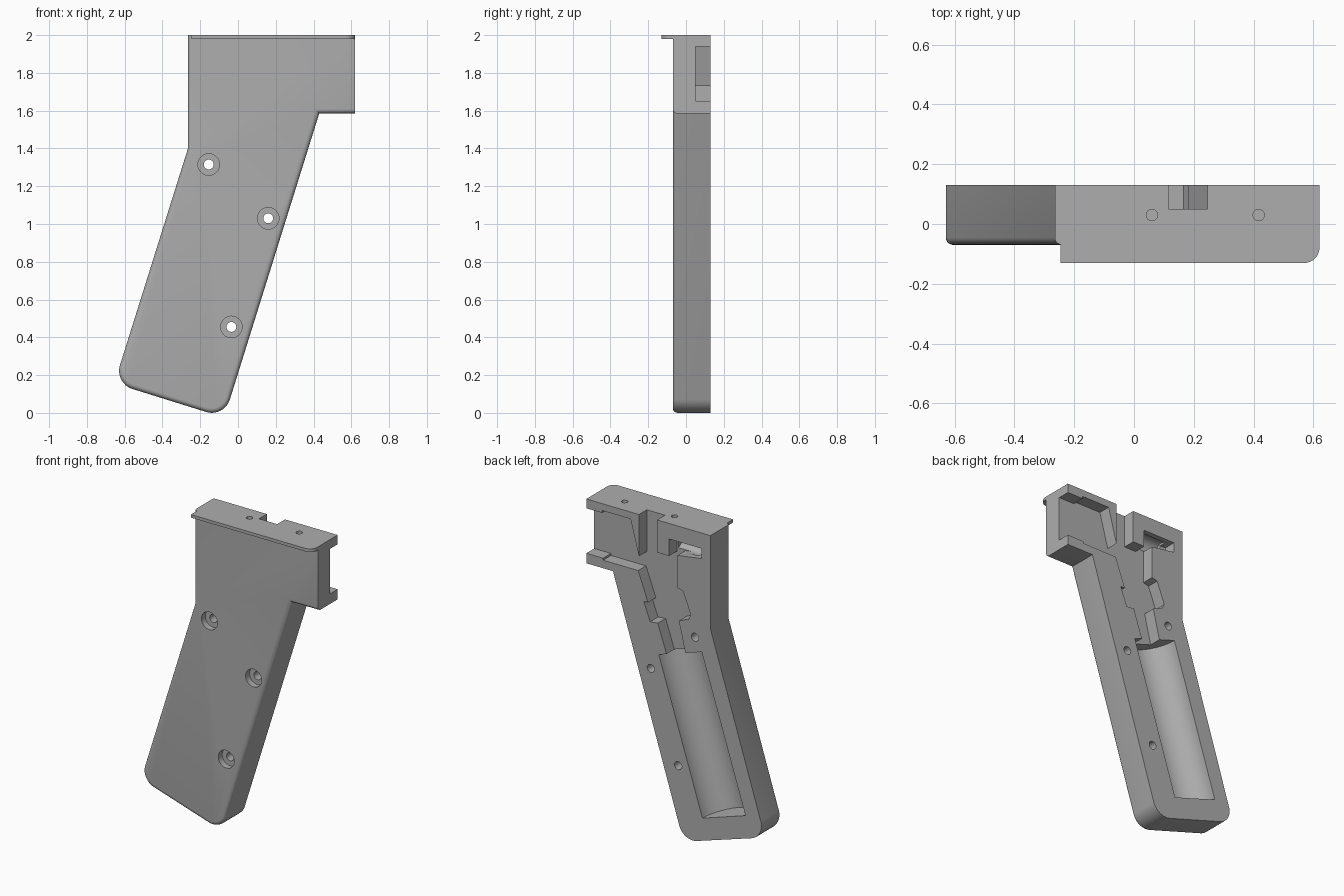
import bpy, bmesh, math
from mathutils import Vector, Matrix

cube = bpy.data.objects.get("Cube")
if cube:
    bpy.data.objects.remove(cube, do_unlink=True)

BACK, FRONT, FLOOR = 0.13, -0.07, 0.05

grey = bpy.data.materials.new("mid_grey")
grey.use_nodes = True
colour = (0.42, 0.42, 0.42, 1)
grey.diffuse_color = colour
grey.node_tree.nodes["Principled BSDF"].inputs["Base Color"].default_value = colour


def fillet(prev, corner, nxt, r, steps=10):
    """Arc points that round a 2D corner."""
    p, a, b = Vector(corner), Vector(prev), Vector(nxt)
    u, v = (a - p).normalized(), (b - p).normalized()
    half = u.angle(v) / 2
    centre = p + (u + v).normalized() * r / math.sin(half)
    s = p + u * r / math.tan(half) - centre
    e = p + v * r / math.tan(half) - centre
    return [centre + ((s * (1 - i / steps) + e * i / steps).normalized() * r)
            for i in range(steps + 1)]


def finish(name, bm):
    bmesh.ops.recalc_face_normals(bm, faces=bm.faces)
    mesh = bpy.data.meshes.new(name)
    bm.to_mesh(mesh)
    bm.free()
    obj = bpy.data.objects.new(name, mesh)
    mesh.materials.append(grey)
    bpy.context.collection.objects.link(obj)
    return obj


def prism(points, start, end, place):
    """Extrude a 2D outline; place(a, b, h) gives the 3D point."""
    bm = bmesh.new()
    low = [bm.verts.new(place(p[0], p[1], start)) for p in points]
    high = [bm.verts.new(place(p[0], p[1], end)) for p in points]
    bm.faces.new(low)
    bm.faces.new(high)
    n = len(points)
    for i in range(n):
        j = (i + 1) % n
        bm.faces.new((low[i], low[j], high[j], high[i]))
    bmesh.ops.recalc_face_normals(bm, faces=bm.faces)
    return bm


def along_y(a, b, h):
    return (a, h, b)


def along_z(a, b, h):
    return (a, b, h)


def rod(name, start, end, radius, sides=32):
    a, b = Vector(start), Vector(end)
    bm = bmesh.new()
    turn = (b - a).to_track_quat("Z", "Y").to_matrix().to_4x4()
    bmesh.ops.create_cone(bm, cap_ends=True, segments=sides, radius1=radius,
                          radius2=radius, depth=(b - a).length,
                          matrix=Matrix.Translation((a + b) / 2) @ turn)
    return finish(name, bm)


def combine(target, tool, operation="DIFFERENCE"):
    mod = target.modifiers.new(tool.name, "BOOLEAN")
    mod.operation, mod.object, mod.solver = operation, tool, "EXACT"
    bpy.context.view_layer.update()
    graph = bpy.context.evaluated_depsgraph_get()
    mesh = bpy.data.meshes.new_from_object(target.evaluated_get(graph))
    target.modifiers.clear()
    target.data = mesh
    bpy.data.objects.remove(tool, do_unlink=True)


# Grip shell: slanted handle below a square head, soft front edges
heel, toe, step = (-0.655, 0.157), (-0.073, -0.025), (0.43, 1.585)
nape = (-0.265, 1.4)
outline = [(-0.265, 2), nape]
outline += fillet(nape, heel, toe, 0.1) + fillet(heel, toe, step, 0.1)
outline += [step, (0.62, 1.585), (0.62, 2)]
bm = prism(outline, FRONT, BACK, along_y)
rim = []
for e in bm.edges:
    a, b = (v.co for v in e.verts)
    on_front = max(a.y, b.y) < FRONT + 0.001
    if on_front and min(a.z, b.z) < 1.99 and min(a.x, b.x) < 0.61:
        rim.append(e)
bmesh.ops.bevel(bm, geom=rim, offset=0.025, segments=5, profile=0.5, affect="EDGES")
grip = finish("grip_half", bm)

# Thin top flange with one rounded corner
corner = fillet((-0.245, -0.13), (0.62, -0.13), (0.62, 0.1), 0.05)
plate = [(-0.245, 0.1), (-0.245, -0.13)] + corner + [(0.62, 0.1)]
combine(grip, finish("top_flange", prism(plate, 1.98, 2, along_z)), "UNION")

# Trigger chamber: mouth, top slot, side pocket and stepped wiring channel
chamber = [(.7, 1.94), (.507, 1.94), (.507, 1.955), (.305, 1.955), (.245, 1.73),
           (.245, 2.1), (.115, 2.1), (.115, 1.79), (.03, 1.79), (.03, 1.9),
           (-.2, 1.9), (-.2, 1.835), (-.03, 1.81), (-.03, 1.6), (-.07, 1.59),
           (-.125, 1.45), (-.11, 1.42), (-.04, 1.39), (-.105, 1.12), (.03, 1.1),
           (.11, 1.335), (.165, 1.33), (.21, 1.45), (.18, 1.45), (.25, 1.637),
           (.5, 1.637), (.5, 1.65), (.7, 1.65)]
combine(grip, finish("chamber_cut", prism(chamber, FLOOR, 0.3, along_y)))

# Rounded seat inside the side pocket
combine(grip, rod("pocket_cut", (-0.16, 0.06, 1.865), (0.02, 0.06, 1.865), 0.05))

# Half-round battery bay
combine(grip, rod("battery_cut", (-0.362, BACK, 0.212), (-0.05, BACK, 1.184), 0.161, 64))

# Counterbored screw holes
for x, z in ((-0.155, 1.315), (0.16, 1.03), (-0.035, 0.455)):
    combine(grip, rod("bore_cut", (x, -0.2, z), (x, -0.03, z), 0.057))
    combine(grip, rod("screw_cut", (x, -0.2, z), (x, 0.3, z), 0.026))

# Blind mounting holes in the top
for x in (0.06, 0.417):
    combine(grip, rod("mount_cut", (x, 0.03, 1.85), (x, 0.03, 2.1), 0.019))

bpy.ops.object.select_all(action="DESELECT")
grip.select_set(True)
bpy.context.view_layer.objects.active = grip
bpy.ops.object.shade_smooth_by_angle(angle=math.radians(30))
